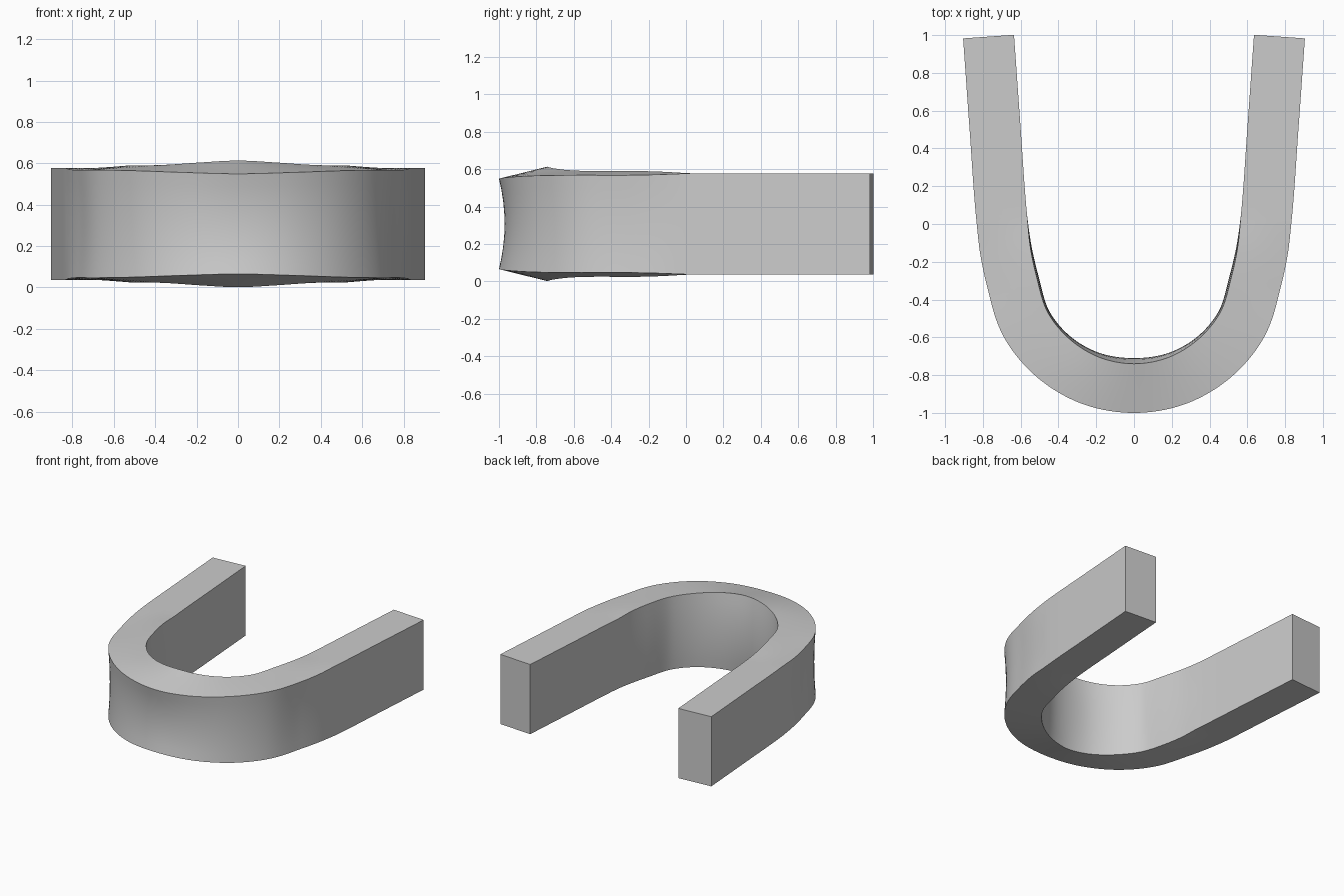
import bpy, bmesh
from mathutils import Vector

cube = bpy.data.objects.get("Cube")
if cube:
    bpy.data.objects.remove(cube, do_unlink=True)

# Material
mat = bpy.data.materials.new("light grey")
mat.use_nodes = True
grey = (0.6, 0.6, 0.6, 1)
mat.diffuse_color = grey
mat.node_tree.nodes["Principled BSDF"].inputs["Base Color"].default_value = grey

# Half centreline of the bent bar: x, y, amount of bending distortion
half = [Vector(p) for p in (
    (0, -0.87, 1), (0.226, -0.83, 0.75), (0.424, -0.713, 0.45),
    (0.572, -0.535, 0.34), (0.648, -0.3, 0.36), (0.68, -0.15, 0.25),
    (0.70, 0.03, 0), (0.735, 0.5, 0), (0.77, 0.992, 0))]
keys = [Vector((-p.x, p.y, p.z)) for p in reversed(half[1:])] + half


def smooth_path(pts, steps):
    """Sample a cubic through the points, with tangents scaled to spacing."""
    n = len(pts)
    dist = [(b.xy - a.xy).length for a, b in zip(pts, pts[1:])]
    slope = [(b - a) / d for a, b, d in zip(pts, pts[1:], dist)]
    tang = [slope[0]] + [
        (slope[i - 1] * dist[i] + slope[i] * dist[i - 1]) / (dist[i - 1] + dist[i])
        for i in range(1, n - 1)] + [slope[-1]]
    out = []
    for i in range(n - 1):
        for s in range(steps + (i == n - 2)):
            t = s / steps
            out.append(pts[i] * (2*t**3 - 3*t**2 + 1) + pts[i + 1] * (3*t**2 - 2*t**3)
                       + (tang[i] * (t**3 - 2*t**2 + t)
                          + tang[i + 1] * (t**3 - t**2)) * dist[i])
    return out


# Rectangular section outline: u runs inside to outside, v bottom to top
NU, NV = 4, 8
ring = ([(-1 + 2*i/NU, -1) for i in range(NU)] + [(1, -1 + 2*i/NV) for i in range(NV)]
        + [(1 - 2*i/NU, 1) for i in range(NU)] + [(-1, 1 - 2*i/NV) for i in range(NV)])

# Sweep: the bend swells the inner rim, narrows the outer and bows the walls
path = smooth_path(keys, 8)
bm = bmesh.new()
rings = []
for i, p in enumerate(path):
    tangent = (path[min(i + 1, len(path) - 1)] - path[max(i - 1, 0)]).xy.normalized()
    outward = Vector((tangent.y, -tangent.x))
    k = max(p.z, 0)
    row = []
    for u, v in ring:
        c = p.xy + outward * (u * (0.135 - 0.005*k) - 0.03*k*(1 - v*v))
        row.append(bm.verts.new((c.x, c.y, 0.307 + v * (0.27 + 0.004*k - 0.032*k*u))))
    rings.append(row)
for a, b in zip(rings, rings[1:]):
    for j in range(len(ring)):
        m = (j + 1) % len(ring)
        bm.faces.new((a[j], a[m], b[m], b[j]))
bm.faces.new(rings[0])
bm.faces.new(rings[-1])
bmesh.ops.recalc_face_normals(bm, faces=bm.faces)

mesh = bpy.data.meshes.new("bent_bar")
bm.to_mesh(mesh)
bm.free()
mesh.materials.append(mat)
bar = bpy.data.objects.new("bent_bar", mesh)
bpy.context.collection.objects.link(bar)
bpy.context.view_layer.objects.active = bar
bar.select_set(True)
bpy.ops.object.shade_smooth_by_angle(angle=0.6)
